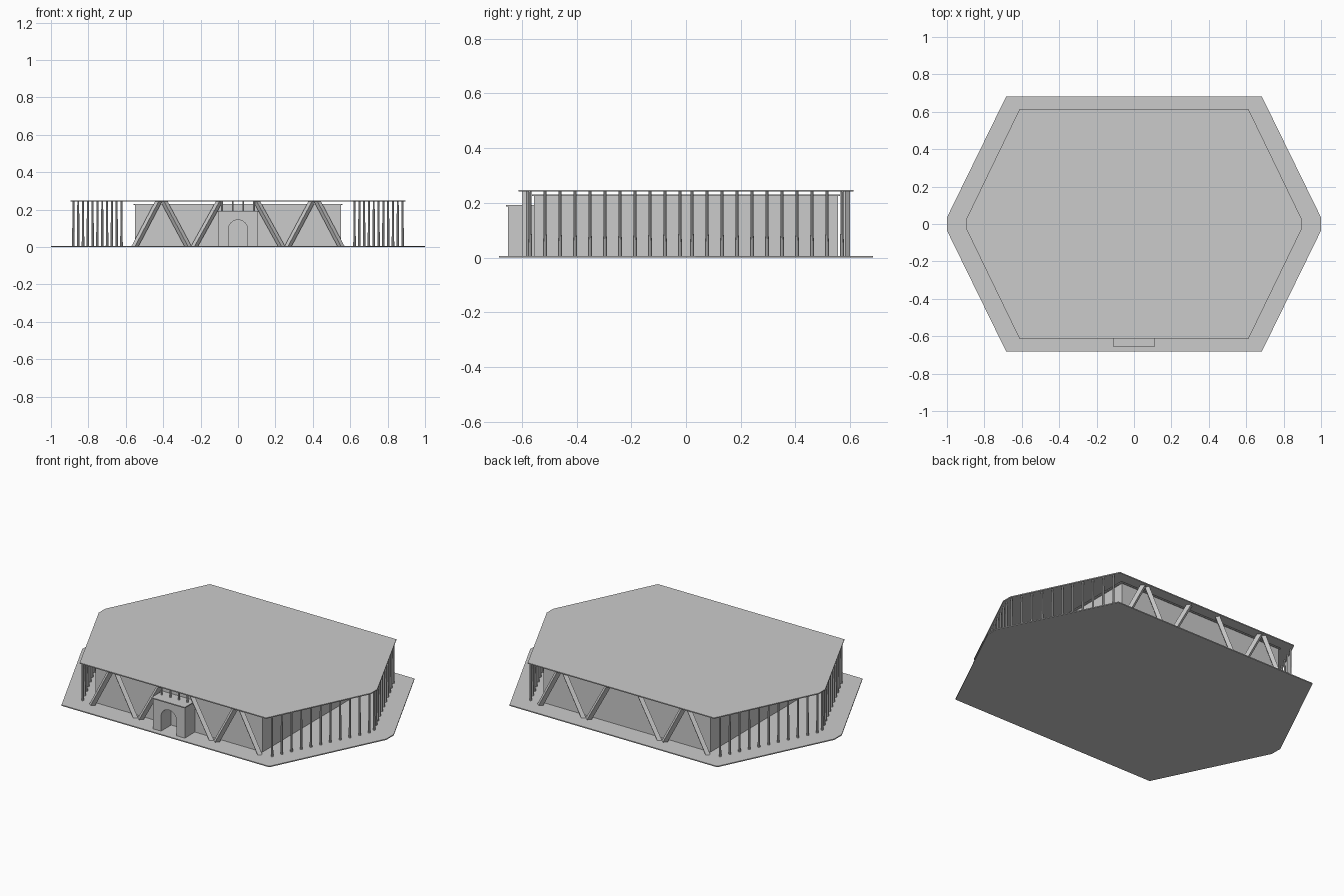
import bpy, bmesh, math
from mathutils import Vector

if "Cube" in bpy.data.objects:
    bpy.data.objects.remove(bpy.data.objects["Cube"])


def add_object(name, bm):
    bmesh.ops.recalc_face_normals(bm, faces=bm.faces)
    mesh = bpy.data.meshes.new(name)
    bm.to_mesh(mesh)
    bm.free()
    ob = bpy.data.objects.new(name, mesh)
    bpy.context.collection.objects.link(ob)
    return ob


def loft(bm, low, high):
    """Closed prism between two matching rings of points."""
    a = [bm.verts.new(p) for p in low]
    b = [bm.verts.new(p) for p in high]
    n = len(a)
    bm.faces.new(a[::-1])
    bm.faces.new(b)
    for i in range(n):
        j = (i + 1) % n
        bm.faces.new((a[i], a[j], b[j], b[i]))


def slab(name, outline, z0, z1):
    bm = bmesh.new()
    loft(bm, [(x, y, z0) for x, y in outline], [(x, y, z1) for x, y in outline])
    return add_object(name, bm)


def rect(x0, x1, y0, y1):
    return [(x0, y0), (x1, y0), (x1, y1), (x0, y1)]


def hexagon(cx, cy, tip, half_tip):
    return [(-cx, -cy), (cx, -cy), (tip, -half_tip), (tip, half_tip),
            (cx, cy), (-cx, cy), (-tip, half_tip), (-tip, -half_tip)]


def ring(x, y, z, r, n=8):
    return [(x + r * math.cos(2 * math.pi * i / n),
             y + r * math.sin(2 * math.pi * i / n), z) for i in range(n)]


# Ground plate and roof
slab("base_plate", hexagon(0.683, 0.683, 1.0, 0.035), 0, 0.006)
slab("roof", hexagon(0.613, 0.612, 0.895, 0.03), 0.242, 0.248)

# Inner hall with thin cap
slab("hall", rect(-0.55, 0.55, -0.555, 0.555), 0.005, 0.225)
slab("hall_cap", rect(-0.56, 0.56, -0.562, 0.562), 0.225, 0.231)

# Slender posts along the four slanted sides
bm = bmesh.new()
for sx in (-1, 1):
    for sy in (-1, 1):
        for i in range(11):
            x, y = sx * (0.88 - 0.0257 * i), sy * (0.022 + 0.0548 * i)
            loft(bm, ring(x, y, 0.005, 0.007), ring(x, y, 0.243, 0.005))
add_object("side_posts", bm)

# Zigzag struts with diamond section, front and back
for name, y in (("front_struts", -0.583), ("back_struts", 0.583)):
    bm = bmesh.new()
    for sx in (-1, 1):
        for foot, top in ((0.55, 0.425), (0.268, 0.395), (0.232, 0.1)):
            rings = []
            for x, z in ((foot, 0.005), (top, 0.243)):
                c = Vector((sx * x, y, z))
                rings.append([c + Vector(o) for o in
                              ((-0.019, 0, 0), (0, -0.017, 0), (0.019, 0, 0), (0, 0.017, 0))])
            loft(bm, *rings)
    add_object(name, bm)

# Entrance block with arched passage
r, spring = 0.051, 0.094
arch = [(r * math.cos(math.pi * i / 16), spring + r * math.sin(math.pi * i / 16))
        for i in range(17)]
outline = [(-0.105, 0.005), (-0.105, 0.187), (0.105, 0.187), (0.105, 0.005),
           (r, 0.005)] + arch + [(-r, 0.005)]
bm = bmesh.new()
loft(bm, [(x, -0.65, z) for x, z in outline], [(x, -0.553, z) for x, z in outline])
add_object("entrance_arch", bm)
slab("entrance_cap", rect(-0.11, 0.11, -0.657, -0.553), 0.187, 0.193)

# Short posts between entrance and roof
bm = bmesh.new()
for x in (-0.085, -0.028, 0.028, 0.085):
    loft(bm, ring(x, -0.595, 0.192, 0.005), ring(x, -0.595, 0.243, 0.005))
add_object("entrance_posts", bm)
